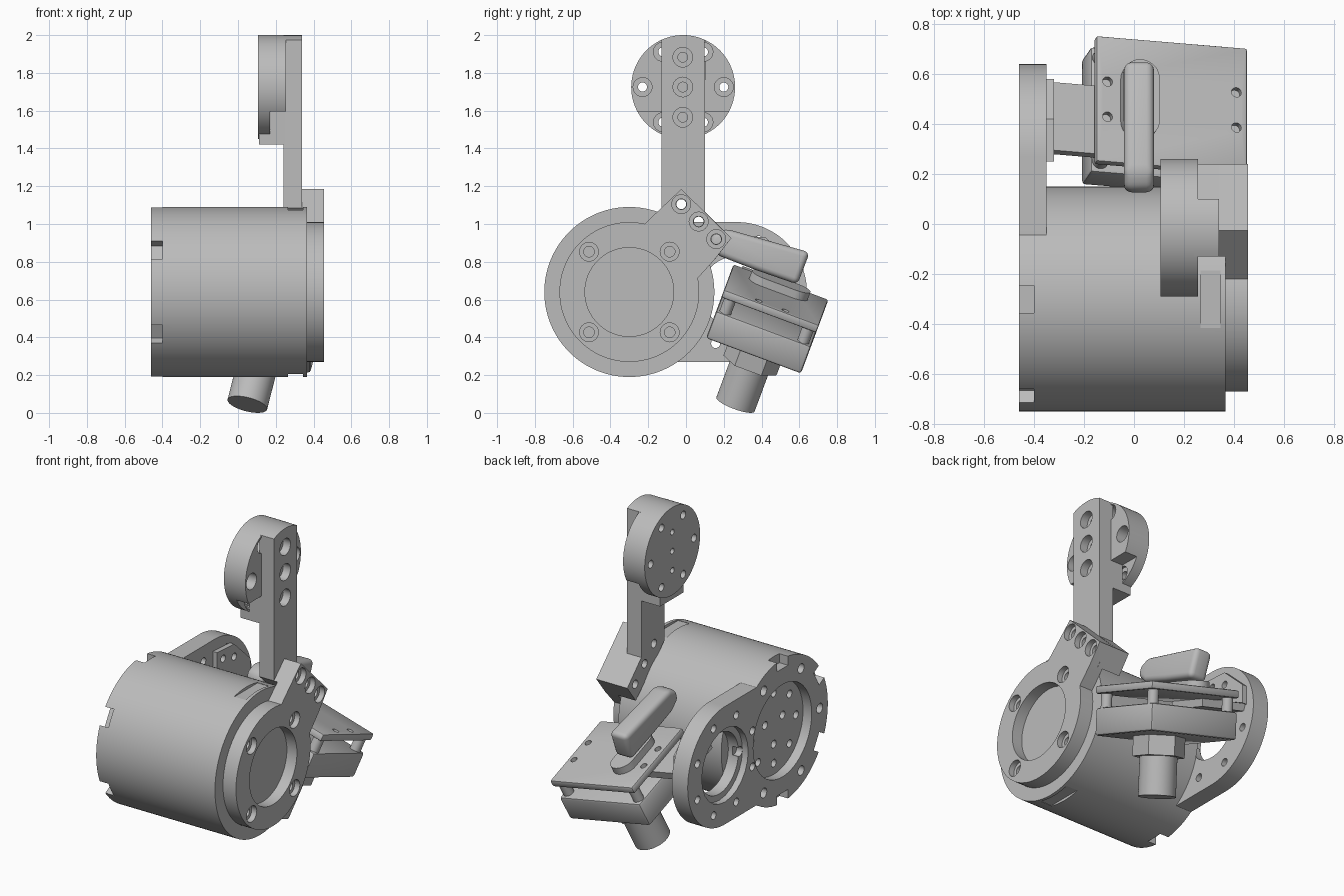
import bpy, bmesh, math
from math import sin, cos, radians, pi
from mathutils import Matrix, Vector

if "Cube" in bpy.data.objects:
    bpy.data.objects.remove(bpy.data.objects["Cube"])

grey = bpy.data.materials.new("plain grey")
grey.use_nodes = True
grey.diffuse_color = (0.5, 0.5, 0.5, 1)
grey.node_tree.nodes["Principled BSDF"].inputs["Base Color"].default_value = (0.5, 0.5, 0.5, 1)

IDENT = Matrix.Identity(4)


def arc(y, z, r, a0=0, a1=360, n=96):
    """Points on an arc in the side plane."""
    full = abs(a1 - a0) == 360
    return [(y + r * cos(radians(a0 + (a1 - a0) * i / (n if full else n - 1))),
             z + r * sin(radians(a0 + (a1 - a0) * i / (n if full else n - 1)))) for i in range(n)]


def prism(name, outlines, x0, x1, matrix=IDENT):
    """Extrude one or more side outlines (y, z) from x0 to x1."""
    bm = bmesh.new()
    for pts in outlines:
        face = bm.faces.new([bm.verts.new((x0, y, z)) for y, z in pts])
        out = bmesh.ops.extrude_face_region(bm, geom=[face])
        bmesh.ops.translate(bm, vec=(x1 - x0, 0, 0),
                            verts=[v for v in out["geom"] if isinstance(v, bmesh.types.BMVert)])
    bmesh.ops.recalc_face_normals(bm, faces=bm.faces)
    bm.transform(matrix)
    mesh = bpy.data.meshes.new(name)
    bm.to_mesh(mesh)
    bm.free()
    mesh.materials.append(grey)
    obj = bpy.data.objects.new(name, mesh)
    bpy.context.collection.objects.link(obj)
    return obj


def bake(obj):
    """Apply the modifiers of an object."""
    graph = bpy.context.evaluated_depsgraph_get()
    obj.data = bpy.data.meshes.new_from_object(obj.evaluated_get(graph))
    obj.modifiers.clear()


def combine(obj, other, operation="DIFFERENCE"):
    mod = obj.modifiers.new("combine", "BOOLEAN")
    mod.operation, mod.object, mod.solver = operation, other, "EXACT"
    bpy.context.view_layer.update()
    bake(obj)
    bpy.data.objects.remove(other)


def drill(obj, points, r, x0, x1, matrix=IDENT):
    combine(obj, prism("drill", [arc(y, z, r, n=24) for y, z in points], x0, x1, matrix))


def rect(y0, y1, z0, z1):
    return [(y0, z0), (y1, z0), (y1, z1), (y0, z1)]


def round_edges(obj, width, segments=3):
    mod = obj.modifiers.new("round", "BEVEL")
    mod.width, mod.segments = width, segments
    bpy.context.view_layer.update()
    bake(obj)


MY, MZ, MR = -0.30, 0.64, 0.45      # motor axis and radius
RY, RR = 0.27, 0.37                 # side ring
DY, DZ, DR = -0.015, 1.725, 0.275   # upper disc

# Motor body with a small flat on top and bottom
body = prism("motor_body", [arc(MY, MZ, MR, n=128)], -0.35, 0.365)
for z in (MZ + 0.533, MZ - 0.533):
    combine(body, prism("flat", [rect(MY - 0.115, MY + 0.115, z - 0.1, z + 0.1)], 0.265, 0.345))

# End plate: motor end joined to the side ring
plate = prism("end_plate", [arc(MY, MZ, MR, n=128)], -0.46, -0.35)
ring = arc(RY, MZ, RR, -90, 90, 64) + [(MY, MZ + RR), (MY, MZ - RR)]
combine(plate, prism("ring", [ring], -0.46, -0.35), "UNION")
drill(plate, [(RY, MZ)], 0.23, -0.5, -0.42)
combine(plate, prism("bore", [arc(RY, MZ, 0.19, n=64)], -0.5, -0.3))
combine(plate, prism("recess", [arc(MY, MZ, 0.29, n=64)], -0.5, -0.40))
notches = []
for a in (90, 150, 210, 270):
    d = Vector((cos(radians(a)), sin(radians(a))))
    t = Vector((-d.y, d.x))
    c = Vector((MY, MZ)) + d * MR
    notches.append([tuple(c + d * i + t * j) for i, j in
                    ((-0.06, -0.055), (0.05, -0.055), (0.05, 0.055), (-0.06, 0.055))])
combine(plate, prism("notch", notches, -0.5, -0.40))
drill(plate, arc(RY, MZ, 0.295, 22.5, 382.5, 8), 0.024, -0.5, -0.3)
drill(plate, arc(MY, MZ, 0.22, 0, 360, 8) + arc(MY, MZ, 0.1, 30, 390, 3), 0.024, -0.5, -0.37)
drill(plate, arc(MY, MZ, 0.37, 0, 360, 6), 0.03, -0.5, -0.38)

# Front flange with the angled lobe that carries the arm
flange = prism("front_flange", [arc(MY, MZ, RR)], 0.365, 0.455)
lobe = [(-0.22, 1.0), (-0.025, 1.185), (0.24, 0.925), (0.15, 0.81), (0.05, 0.70), (-0.2, 0.7)]
combine(flange, prism("lobe", [lobe], 0.365, 0.455), "UNION")
spacer = [(-0.13, 1.085), (-0.025, 1.185), (0.24, 0.925), (0.155, 0.815)]
combine(flange, prism("spacer", [spacer], 0.34, 0.40), "UNION")
combine(flange, prism("recess", [arc(MY, MZ, 0.235, n=64)], 0.385, 0.5))
lobe_holes = [(-0.025, 1.105), (0.067, 1.013), (0.16, 0.92)]
bolts = arc(MY, MZ, 0.302, 45, 405, 4)
drill(flange, lobe_holes + bolts, 0.05, 0.42, 0.5)
drill(flange, lobe_holes + bolts, 0.028, 0.3, 0.5)

# Upright arm with a slanted foot
top = [(y, z) for y, z in arc(DY, DZ, DR, 65.5, 114.5, 16)]
arm = prism("upright_arm", [[(0.10, 1.065), *top, (-0.13, 1.085), (0.155, 0.815), (0.24, 0.925)]],
            0.24, 0.34)
arm_holes = [(-0.017, z) for z in (1.565, DZ, 1.883)]
drill(arm, arm_holes, 0.052, 0.29, 0.4)
drill(arm, arm_holes + lobe_holes, 0.026, 0.2, 0.4)

# Upper disc, stepped at the bottom, with the tab under it
disc = prism("upper_disc", [arc(DY, DZ, DR)], 0.105, 0.255)
combine(disc, prism("step", [rect(-0.4, 0.4, 1.3, 1.595)], 0.17, 0.3))
combine(disc, prism("arm_slot", [rect(-0.13, 0.10, 1.3, 2.1)], 0.24, 0.3))
disc_holes = arc(DY, DZ, 0.215, 0, 360, 6)
drill(disc, disc_holes, 0.05, 0.15, 0.3)
drill(disc, disc_holes, 0.024, 0, 0.3)
drill(disc, [(DY, DZ + i * 0.12) for i in (-1, 0, 1)], 0.018, 0, 0.15)
prism("disc_tab", [rect(-0.13, 0.10, 1.42, 1.5)], 0.11, 0.245)
prism("disc_block", [rect(-0.13, 0.10, 1.5, 1.596)], 0.171, 0.245)

# Tilted sensor frame: its own x is the optical axis, pointing up
tilt, lean = radians(20.4), radians(13.5)
m = Vector((0, sin(tilt), cos(tilt)))
side = Vector((1, 0, 0)) * cos(lean) - m * sin(lean)
back = Vector((0, cos(tilt), -sin(tilt)))
up = Vector((1, 0, 0)) * sin(lean) + m * cos(lean)
F = Matrix((up, side, back)).transposed().to_4x4()
F.translation = (0.152, 0.478, 0.626)

# Sensor board, standoffs, housing, nut and lens barrel
corners = [(i * 0.265, j * 0.075) for i in (-1, 1) for j in (-1, 1)]
posts = [(i * 0.265, j * 0.22) for i in (-1, 1) for j in (-1, 1)]
board = prism("sensor_board", [rect(-0.311, 0.311, -0.268, 0.268)], -0.045, 0, F)
round_edges(board, 0.01, 2)
drill(board, corners, 0.02, -0.03, 0.1, F)
prism("standoffs", [arc(u, v, 0.032, n=24) for u, v in posts], -0.13, -0.04, F)
housing = prism("sensor_housing", [rect(-0.305, 0.305, -0.268, 0.268)], -0.285, -0.125, F)
round_edges(housing, 0.015, 2)
prism("lens_nut", [arc(0.045, 0, 0.15, 30, 390, 6)], -0.40, -0.28, F)
prism("lens_barrel", [arc(0.045, 0, 0.108, n=48)], -0.627, -0.39, F)

# Plug and its oval foot on the board
foot = arc(-0.136, 0.09, 0.075, 0, 180, 20) + arc(-0.136, -0.09, 0.075, 180, 360, 20)
prism("plug_foot", [foot], 0, 0.045, F)
plug = prism("plug", [[(0.12, 0.89), (0.14, 0.95), (0.21, 0.975), (0.655, 0.85), (0.59, 0.68),
                       (0.36, 0.76), (0.18, 0.83)]], -0.04, 0.08)
round_edges(plug, 0.03, 4)

# Bracket joining the sensor to the ring
pad = prism("bracket_pad", [[(0.25, 0.94), (0.42, 0.93), (0.58, 0.78), (0.58, 0.66), (0.25, 0.83)]],
            -0.352, -0.32)
drill(pad, [(0.31, 0.88), (0.42, 0.85)], 0.022, -0.4, -0.3)
prism("bracket_shelf", [rect(-0.53, -0.2, -0.22, 0.07)], -0.09, -0.045, F)

# Smooth the round walls and keep the edges crisp
bpy.ops.object.select_all(action="DESELECT")
for obj in bpy.context.collection.objects:
    if obj.type == "MESH":
        obj.select_set(True)
        bpy.context.view_layer.objects.active = obj
bpy.ops.object.shade_smooth_by_angle(angle=radians(30))
